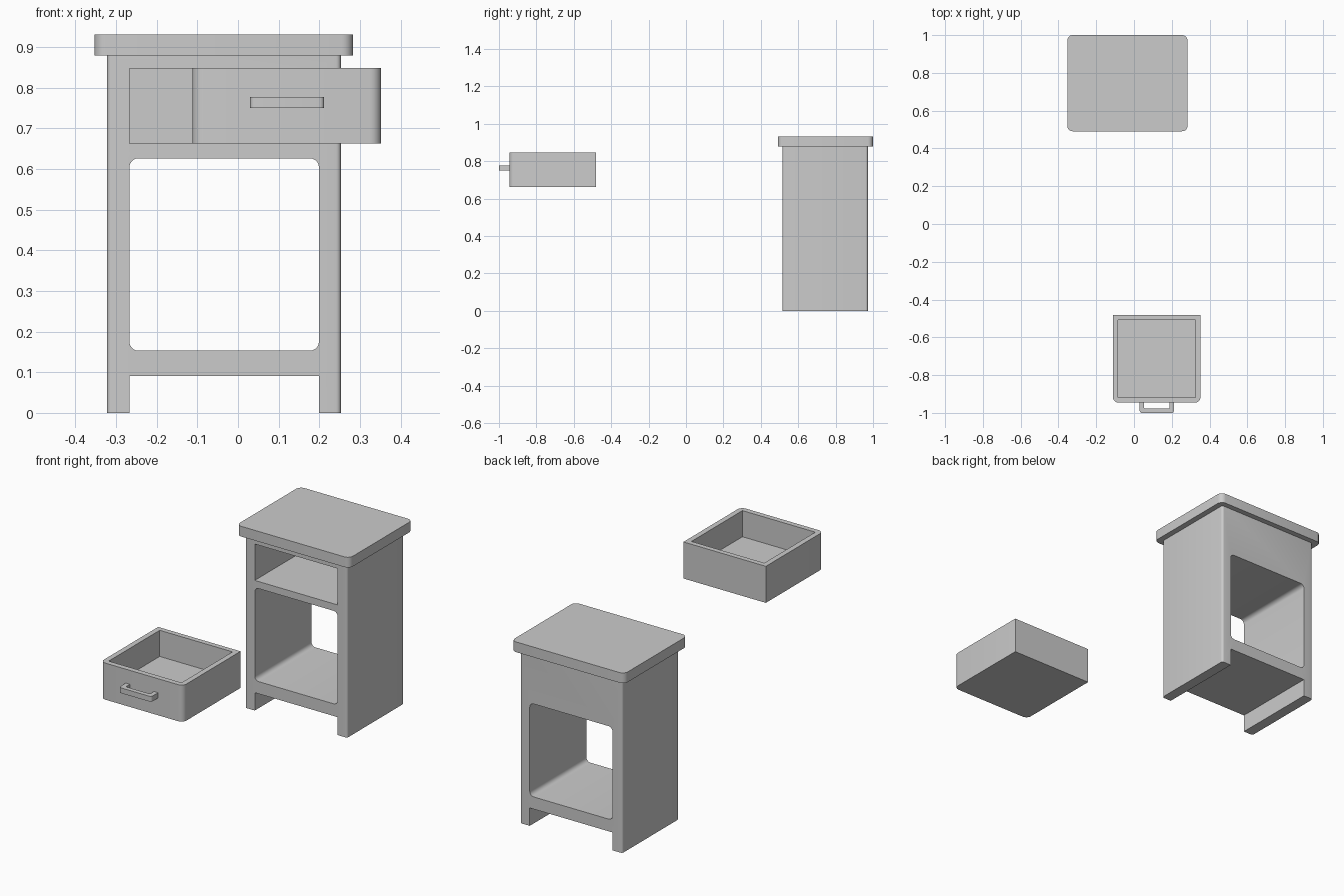
import bpy, bmesh

if "Cube" in bpy.data.objects:
    bpy.data.objects.remove(bpy.data.objects["Cube"])


def block(name, x, y, z, r=0.0, axis=2, keep=lambda c: True, seg=5):
    """Box from ranges; edges parallel to axis are rounded where keep(midpoint) holds."""
    bm = bmesh.new()
    bmesh.ops.create_cube(bm, size=1)
    for v in bm.verts:
        v.co = [a + (b - a) * (c + 0.5) for (a, b), c in zip((x, y, z), v.co)]
    if r:
        edges = []
        for e in bm.edges:
            a, b = (v.co for v in e.verts)
            if abs((b - a).normalized()[axis]) > 0.9 and keep((a + b) / 2):
                edges.append(e)
        bmesh.ops.bevel(bm, geom=edges, offset=r, segments=seg, profile=0.5, affect='EDGES')
    return finish(name, bm)


def finish(name, bm):
    bmesh.ops.recalc_face_normals(bm, faces=bm.faces)
    mesh = bpy.data.meshes.new(name)
    bm.to_mesh(mesh)
    bm.free()
    ob = bpy.data.objects.new(name, mesh)
    bpy.context.collection.objects.link(ob)
    return ob


def carve(ob, *cutters):
    bpy.context.view_layer.objects.active = ob
    for c in cutters:
        m = ob.modifiers.new("cut", 'BOOLEAN')
        m.operation, m.solver, m.object = 'DIFFERENCE', 'EXACT', c
        bpy.ops.object.modifier_apply(modifier=m.name)
        bpy.data.objects.remove(c)


def smooth(ob):
    bpy.ops.object.select_all(action='DESELECT')
    ob.select_set(True)
    bpy.context.view_layer.objects.active = ob
    bpy.ops.object.shade_smooth_by_angle(angle=0.6)


INNER_X = (-0.267, 0.199)
THROUGH = (0.4, 1.1)

# Cabinet body with drawer bay, open shelf and leg gap
body = block("cabinet_body", (-0.322, 0.253), (0.516, 0.972), (0, 0.879), 0.012)
carve(body,
      block("drawer_bay", INNER_X, (0.4, 0.945), (0.662, 0.847)),
      block("shelf_opening", INNER_X, THROUGH, (0.153, 0.626), 0.022, axis=1),
      block("leg_gap", INNER_X, THROUGH, (-0.1, 0.091)))

# Overhanging top
top = block("table_top", (-0.353, 0.283), (0.491, 1.0), (0.879, 0.931), 0.028)

# Pulled-out drawer, rounded on the front corners only
drawer = block("drawer", (-0.112, 0.352), (-0.945, -0.482), (0.662, 0.848), 0.028,
               keep=lambda c: c.y < -0.9)
carve(drawer, block("drawer_hollow", (-0.085, 0.325), (-0.918, -0.508), (0.715, 1.0)))

# U-shaped drawer handle
handle = block("drawer_handle", (0.03, 0.212), (-1.0, -0.944), (0.75, 0.777), 0.012,
               keep=lambda c: c.y < -0.98)
carve(handle, block("handle_gap", (0.053, 0.189), (-0.977, -0.9), (0.7, 0.8), 0.006,
                    keep=lambda c: c.y < -0.95))

for part in (body, top, drawer, handle):
    smooth(part)
